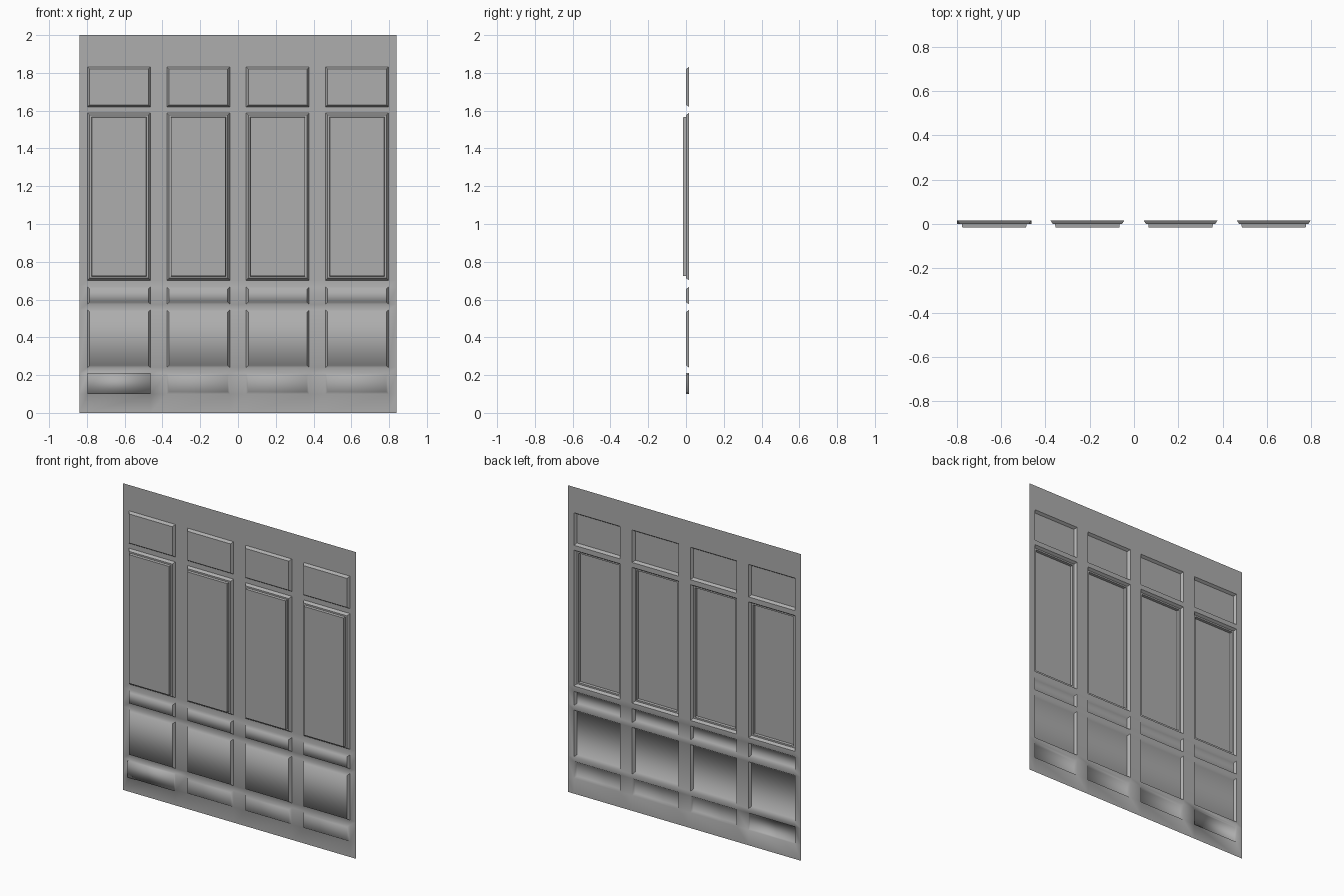
import bpy, bmesh

cube = bpy.data.objects.get("Cube")
if cube:
    bpy.data.objects.remove(cube, do_unlink=True)

HALF_WIDTH, HEIGHT = 0.84, 2.0
BACK, LEDGE, FRONT = 0.0165, 0.0, -0.0165
PITCH, PANEL = 0.42, 0.334

# Panel rows from floor to top: bottom, top, edge style
ROWS = [(0.10, 0.21, "soft"), (0.24, 0.545, "sides"), (0.575, 0.667, "sides"),
        (0.702, 1.588, "raised"), (1.62, 1.832, "crisp")]

# One grey paint
paint = bpy.data.materials.new("grey paint")
paint.use_nodes = True
grey = (0.42, 0.42, 0.42, 1)
paint.diffuse_color = grey
paint.node_tree.nodes["Principled BSDF"].inputs["Base Color"].default_value = grey

# Grid lines bounding the stiles, rails and panels
xs = [-HALF_WIDTH]
for i in range(4):
    centre = (i - 1.5) * PITCH
    xs += [centre - PANEL / 2, centre + PANEL / 2]
xs.append(HALF_WIDTH)
zs = [0.0] + [z for row in ROWS for z in row[:2]] + [HEIGHT]

bm = bmesh.new()
grid = [[bm.verts.new((x, BACK, z)) for x in xs] for z in zs]
panels = []
for j in range(len(zs) - 1):
    for i in range(len(xs) - 1):
        face = bm.faces.new((grid[j][i], grid[j][i + 1], grid[j + 1][i + 1], grid[j + 1][i]))
        if i % 2 and j % 2:
            panels.append((face, ROWS[j // 2][2]))


def mark_sharp(face, style):
    for edge in face.edges:
        upright = abs(edge.verts[0].co.z - edge.verts[1].co.z) > 0.01
        if style in ("crisp", "raised") or (style == "sides" and upright):
            edge.smooth = False


def step(face, inset, y, style):
    """Inset a panel and push its field forward to y."""
    mark_sharp(face, style)
    ring = bmesh.ops.inset_individual(bm, faces=[face], thickness=inset)["faces"]
    for v in face.verts:
        v.co.y = y
    mark_sharp(face, style)
    if style != "soft":
        # Mitred corners of the moulding
        for edge in {e for f in ring for e in f.edges}:
            ends = [abs(edge.verts[0].co[k] - edge.verts[1].co[k]) for k in (0, 2)]
            if min(ends) > 0.001:
                edge.smooth = False


# Moulded panels; the tall ones carry a raised field
for face, style in panels:
    step(face, 0.016, LEDGE, style)
    if style == "raised":
        step(face, 0.014, LEDGE, style)
        step(face, 0.003, FRONT, style)

for f in bm.faces:
    f.smooth = True
mesh = bpy.data.meshes.new("wall_panelling")
bm.to_mesh(mesh)
bm.free()
mesh.materials.append(paint)
bpy.context.collection.objects.link(bpy.data.objects.new("wall_panelling", mesh))
